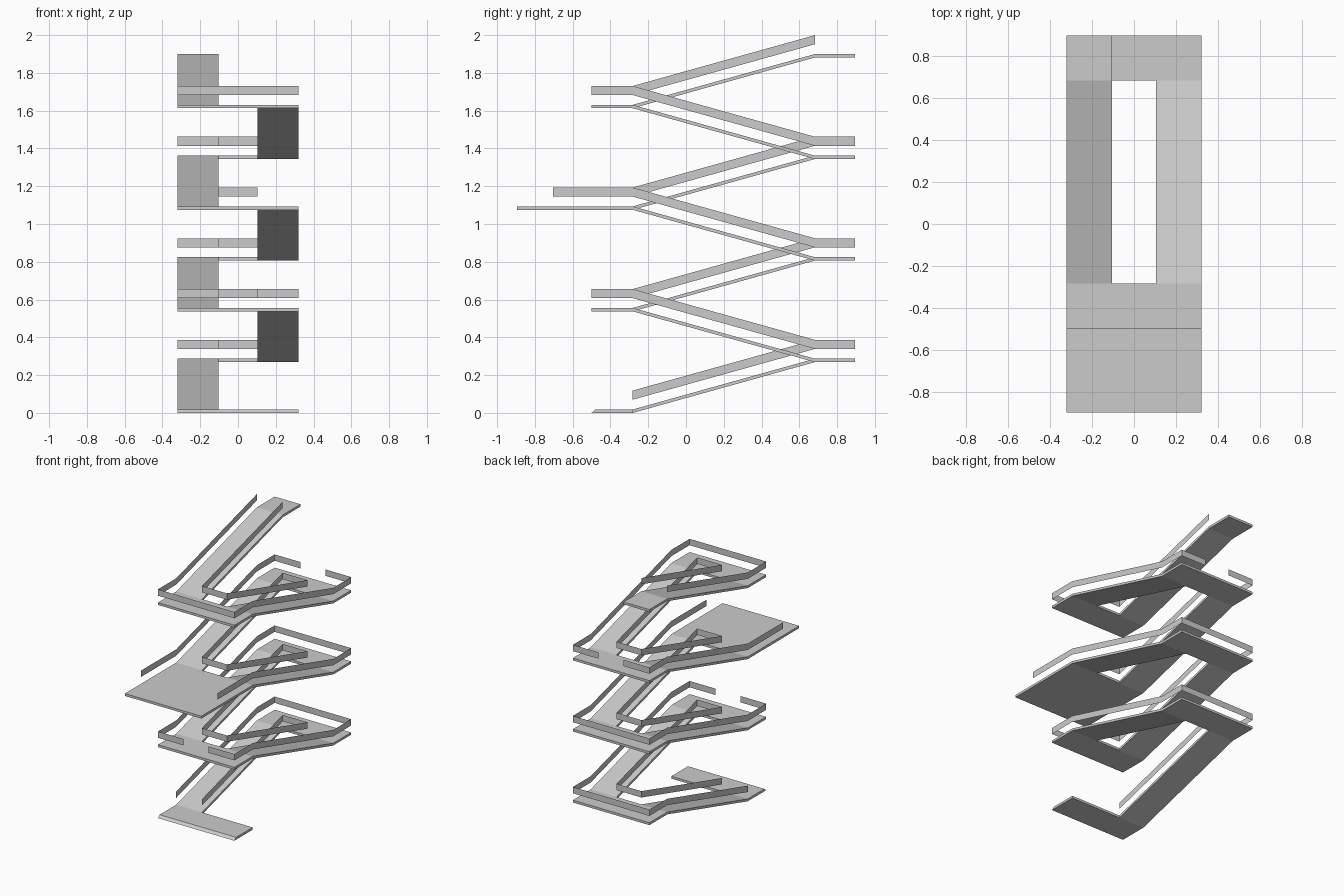
import bpy
import bmesh

cube = bpy.data.objects.get("Cube")
if cube:
    bpy.data.objects.remove(cube)

OUT, INN = 0.32, 0.104            # outer and inner edges in x
BACK, FRONT = 0.682, -0.282       # ends of the ramps
BACK_END, FRONT_END = 0.895, -0.5
LONG_END, LONG_RAIL = -0.895, -0.705
THICK = 0.018
FLIGHTS = 7
EXIT = 4                          # level with the long front landing
GAPS = (2, 5)                     # levels with an opening in the outer rail


def level(i):
    return THICK + 0.2688 * i


grey = bpy.data.materials.new("concrete grey")
grey.use_nodes = True
colour = (0.6, 0.6, 0.6, 1)
grey.diffuse_color = colour
grey.node_tree.nodes["Principled BSDF"].inputs["Base Color"].default_value = colour


def finish(bm, name):
    mesh = bpy.data.meshes.new(name)
    bm.to_mesh(mesh)
    bm.free()
    mesh.materials.append(grey)
    obj = bpy.data.objects.new(name, mesh)
    bpy.context.collection.objects.link(obj)


def quad(bm, points):
    bm.faces.new([bm.verts.new(p) for p in points])


def deck(bm, x0, x1, y0, z0, y1, z1):
    quad(bm, [(x0, y0, z0), (x1, y0, z0), (x1, y1, z1), (x0, y1, z1)])


# Continuous walkway: landings joined by ramps, thickened downwards
bm = bmesh.new()
strips = [(-OUT, -INN), (-INN, INN), (INN, OUT)]
for i in range(FLIGHTS + 1):
    z = level(i)
    if i % 2:
        near, far = BACK, BACK_END
    else:
        near, far = (LONG_END if i == EXIT else FRONT_END), FRONT
    for x0, x1 in (strips[:1] if i == FLIGHTS else strips):
        deck(bm, x0, x1, near, z, far, z)
    if i < FLIGHTS:
        x0, x1 = strips[2] if i % 2 else strips[0]
        za, zb = (level(i + 1), z) if i % 2 else (z, level(i + 1))
        deck(bm, x0, x1, FRONT, za, BACK, zb)
bmesh.ops.remove_doubles(bm, verts=bm.verts[:], dist=0.0005)
new = bmesh.ops.extrude_face_region(bm, geom=bm.faces[:])["geom"]
bmesh.ops.translate(bm, vec=(0, 0, -THICK),
                    verts=[g for g in new if isinstance(g, bmesh.types.BMVert)])
# Sloped lip where the walkway meets the ground
for v in bm.verts:
    if v.co.y < FRONT_END + 0.01 and abs(v.co.z - level(0)) < 0.001:
        v.co.y += 0.02
bmesh.ops.recalc_face_normals(bm, faces=bm.faces[:])
finish(bm, "walkway")


def rail(name, paths):
    """Thin upright band following each path above the walkway."""
    bm = bmesh.new()
    for path in paths:
        for (xa, ya, za), (xb, yb, zb) in zip(path, path[1:]):
            quad(bm, [(xa, ya, za + 0.052), (xb, yb, zb + 0.052),
                      (xb, yb, zb + 0.1), (xa, ya, za + 0.1)])
    bmesh.ops.remove_doubles(bm, verts=bm.verts[:], dist=0.0005)
    finish(bm, name)


# Inner rail winds around the open well
inner = [(-INN, FRONT, level(0))]
for i in range(1, FLIGHTS + 1):
    s, y = (-1, BACK) if i % 2 else (1, FRONT)
    inner.append((s * INN, y, level(i)))
    if i < FLIGHTS:
        inner.append((-s * INN, y, level(i)))
rail("inner_rail", [inner])

# Outer rail follows the outside edge, broken at the openings
outer = [[(-OUT, FRONT, level(0))]]
for i in range(1, FLIGHTS + 1):
    z = level(i)
    s, y, end = (-1, BACK, BACK_END) if i % 2 else (1, FRONT, FRONT_END)
    outer[-1].append((s * OUT, y, z))
    if i == FLIGHTS:
        break
    if i == EXIT:
        end = LONG_RAIL
    outer[-1].append((s * OUT, end, z))
    if i in GAPS:
        outer[-1].append((s * INN, end, z))
        outer.append([(-s * INN, end, z)])
    elif i == EXIT:
        outer.append([])
    outer[-1] += [(-s * OUT, end, z), (-s * OUT, y, z)]
rail("outer_rail", outer)
